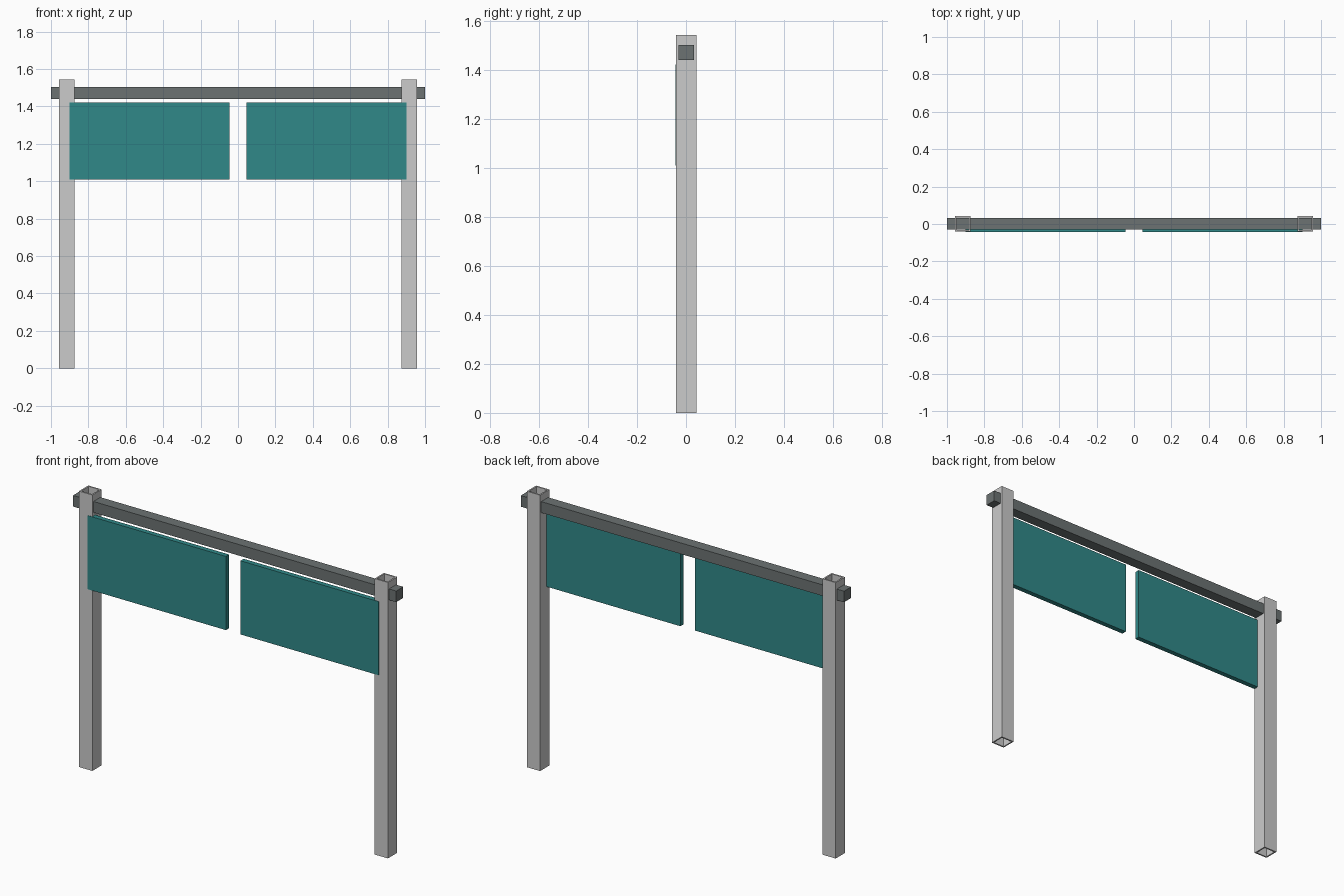
import bpy, bmesh

if "Cube" in bpy.data.objects:
    bpy.data.objects.remove(bpy.data.objects["Cube"])


def material(name, color):
    m = bpy.data.materials.new(name)
    m.diffuse_color = color
    m.use_nodes = True
    m.node_tree.nodes["Principled BSDF"].inputs["Base Color"].default_value = m.diffuse_color
    return m


def make_object(name, bm, mat=None):
    bmesh.ops.recalc_face_normals(bm, faces=bm.faces)
    me = bpy.data.meshes.new(name)
    bm.to_mesh(me)
    bm.free()
    ob = bpy.data.objects.new(name, me)
    bpy.context.collection.objects.link(ob)
    if mat:
        me.materials.append(mat)
    return ob


def box(name, lo, hi, mat=None):
    bm = bmesh.new()
    bmesh.ops.create_cube(bm, size=1)
    for v in bm.verts:
        v.co = [lo[i] if v.co[i] < 0 else hi[i] for i in range(3)]
    return make_object(name, bm, mat)


def square_tube(name, cx, cy, half, wall, height):
    bm = bmesh.new()
    corners = [(-1, -1), (1, -1), (1, 1), (-1, 1)]
    rings = [[bm.verts.new((cx + x * r, cy + y * r, z)) for x, y in corners]
             for r, z in ((half, 0), (half, height),
                          (half - wall, height), (half - wall, 0))]
    for k in range(4):
        a, b = rings[k], rings[(k + 1) % 4]
        for i in range(4):
            j = (i + 1) % 4
            bm.faces.new((a[i], a[j], b[j], b[i]))
    return make_object(name, bm)


teal = material("teal", (0.03, 0.25, 0.25, 1))
dark_grey = material("dark_grey", (0.15, 0.17, 0.17, 1))
MID_Y = 0.001

# Hollow square posts, open at both ends, and the two hanging panels
for side, s in (("left", -1), ("right", 1)):
    square_tube(side + "_post", s * 0.9145, MID_Y, 0.0412, 0.008, 1.543)
    x0, x1 = sorted((s * 0.045, s * 0.9))
    box(side + "_panel", (x0, -0.0425, 1.01), (x1, -0.0145, 1.422), teal)

# Crossbar running through both posts
box("crossbar", (-1, MID_Y - 0.031, 1.441), (1, MID_Y + 0.031, 1.503), dark_grey)
